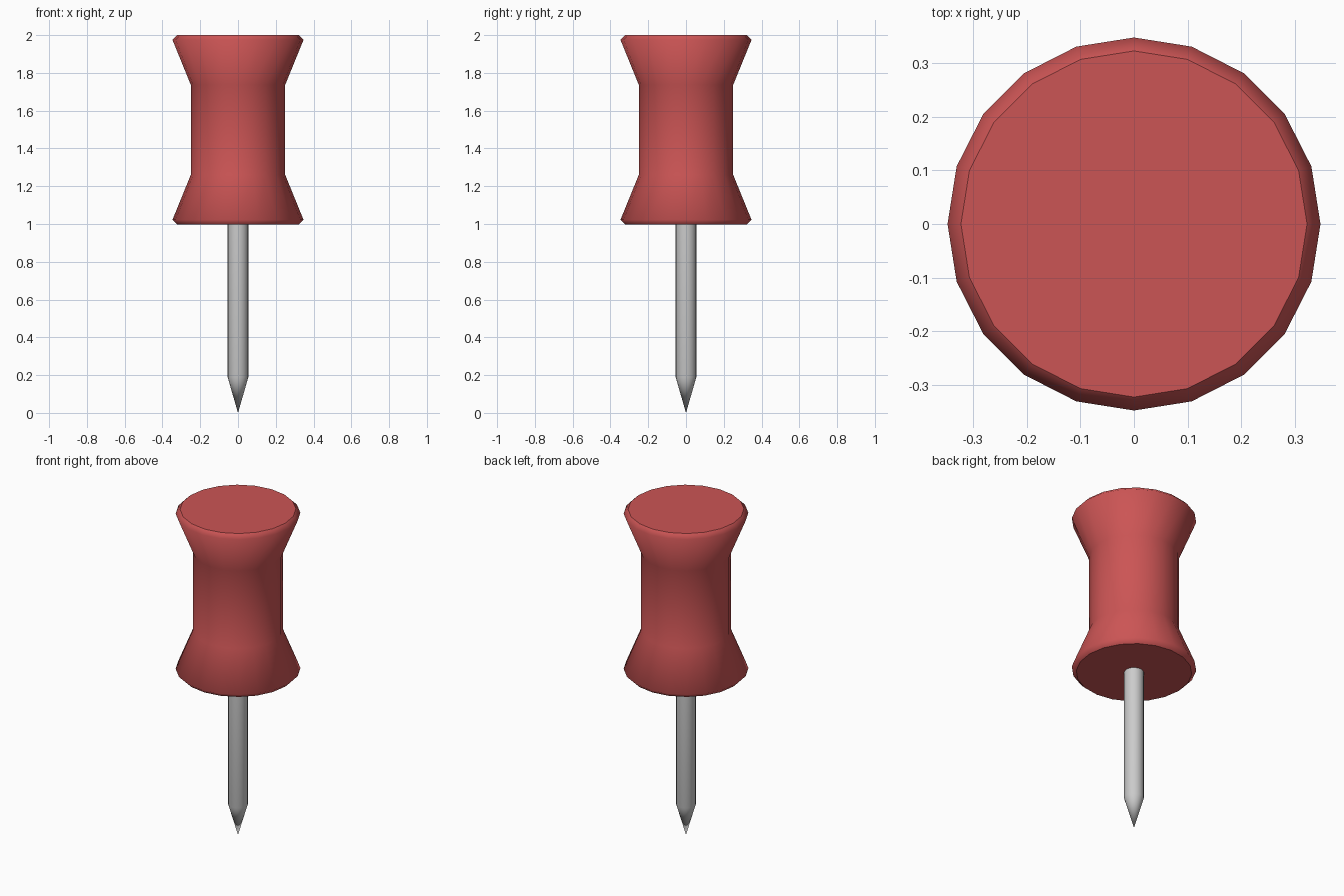
import bpy, bmesh
from math import cos, sin, tau

if "Cube" in bpy.data.objects:
    bpy.data.objects.remove(bpy.data.objects["Cube"])


def lathe(name, profile, sides, color=None):
    """Turn (radius, z) points, bottom to top, round z; radius 0 makes a tip."""
    bm = bmesh.new()
    rings = []
    for r, z in profile:
        n = sides if r > 0 else 1
        rings.append([bm.verts.new((r * cos(tau * i / sides), r * sin(tau * i / sides), z))
                      for i in range(n)])
    for a, b in zip(rings, rings[1:]):
        for i in range(sides):
            j = (i + 1) % sides
            if len(a) == 1:
                f = bm.faces.new((a[0], b[j], b[i]))
            else:
                f = bm.faces.new((a[i], a[j], b[j], b[i]))
            f.smooth = True
    # flat caps with crisp rims
    for ring, flip in ((rings[0], True), (rings[-1], False)):
        if len(ring) > 1:
            cap = bm.faces.new(ring[::-1] if flip else ring)
            for e in cap.edges:
                e.smooth = False
    bmesh.ops.recalc_face_normals(bm, faces=bm.faces[:])
    mesh = bpy.data.meshes.new(name)
    bm.to_mesh(mesh)
    bm.free()
    obj = bpy.data.objects.new(name, mesh)
    bpy.context.collection.objects.link(obj)
    if color:
        mat = bpy.data.materials.new(name + "_red")
        mat.diffuse_color = color
        mat.use_nodes = True
        mat.node_tree.nodes["Principled BSDF"].inputs["Base Color"].default_value = mat.diffuse_color
        mesh.materials.append(mat)
    return obj


# Waisted plastic grip with chamfered rims
lathe("grip", [(0.322, 0.997), (0.347, 1.022), (0.25, 1.26),
               (0.25, 1.737), (0.347, 1.975), (0.322, 2.0)],
      20, (0.6, 0.09, 0.09, 1))

# Metal needle with a conical point
lathe("needle", [(0, 0), (0.055, 0.19), (0.055, 1.0)], 20)
